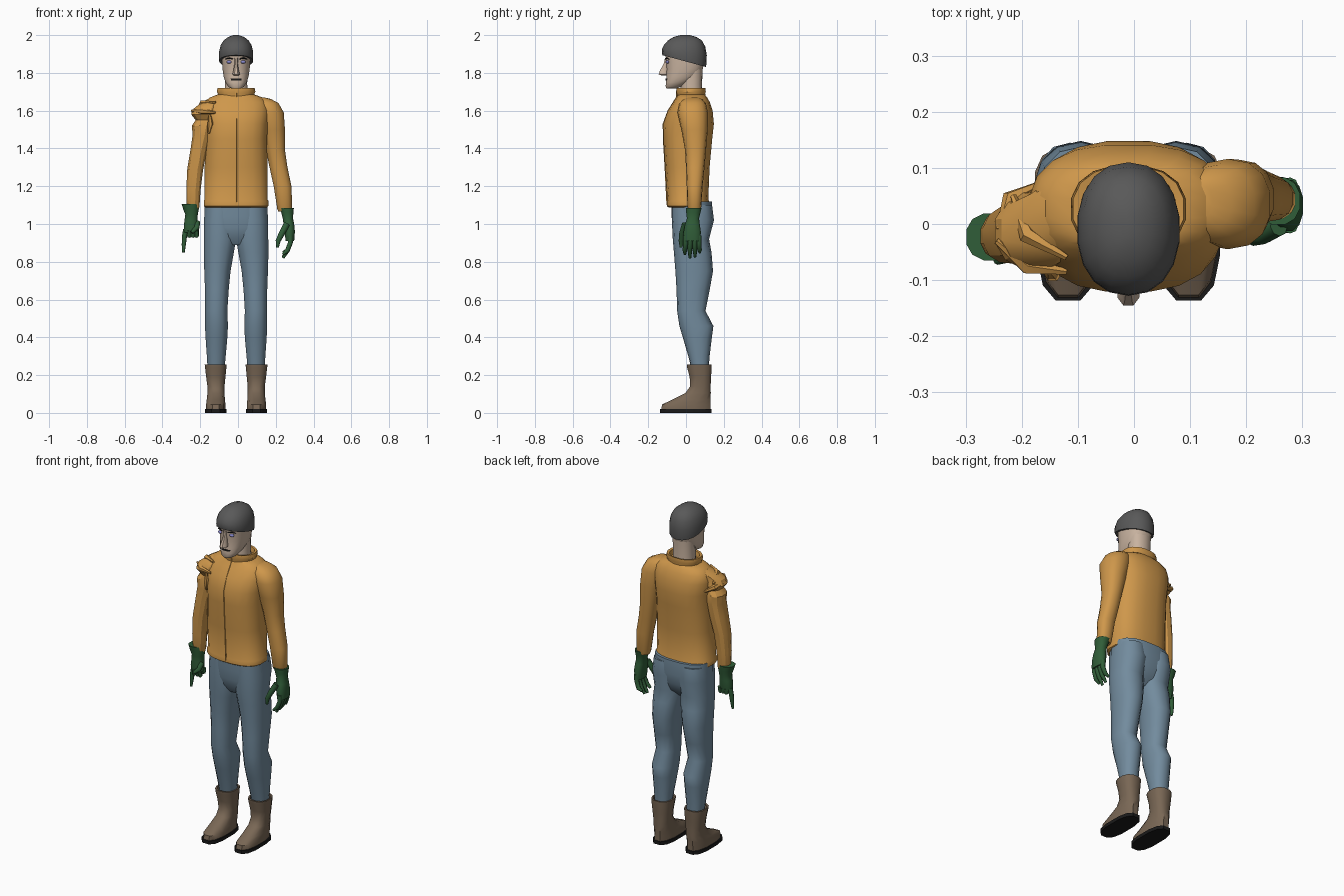
import bpy, bmesh, math
from mathutils import Vector

CX = -0.01  # body centre line


def mat(name, rgb):
    m = bpy.data.materials.new(name)
    m.diffuse_color = (*rgb, 1)
    return m


ORANGE = mat("jacket_orange", (0.62, 0.31, 0.07))
BLUE = mat("trouser_blue", (0.17, 0.26, 0.34))
BROWN = mat("boot_brown", (0.19, 0.135, 0.09))
BLACK = mat("black", (0.01, 0.01, 0.01))
GREEN = mat("glove_green", (0.03, 0.11, 0.04))
SKIN = mat("skin", (0.58, 0.45, 0.35))
GREY = mat("hat_grey", (0.1, 0.1, 0.1))
EYE = mat("eye_blue", (0.25, 0.25, 0.6))


def finish(name, bm, material, angle=40):
    bmesh.ops.recalc_face_normals(bm, faces=bm.faces[:])
    me = bpy.data.meshes.new(name)
    bm.to_mesh(me)
    bm.free()
    ob = bpy.data.objects.new(name, me)
    bpy.context.collection.objects.link(ob)
    me.materials.append(material)
    bpy.ops.object.select_all(action='DESELECT')
    ob.select_set(True)
    bpy.context.view_layer.objects.active = ob
    bpy.ops.object.shade_smooth_by_angle(angle=math.radians(angle))
    return ob


def skin_rings(bm, rings):
    vs = [[bm.verts.new(p) for p in r] for r in rings]
    n = len(vs[0])
    for a, b in zip(vs, vs[1:]):
        for i in range(n):
            j = (i + 1) % n
            bm.faces.new((a[i], a[j], b[j], b[i]))
    bm.faces.new(vs[0])
    bm.faces.new(vs[-1])


def spow(v, e):
    return math.copysign(abs(v) ** e, v)


def loft(name, rows, material, side=1, cx=0.0, n=16, p=2.3, tilt=None, angle=40):
    """rows of (z, x0, x1, y0, y1): stacked rounded rings."""
    bm = bmesh.new()
    rings = []
    for k, (z, x0, x1, y0, y1) in enumerate(rows):
        ring = []
        for i in range(n):
            t = 2 * math.pi * (i + 0.5) / n
            x = (x0 + x1) / 2 + (x1 - x0) / 2 * spow(math.cos(t), 2 / p)
            y = (y0 + y1) / 2 + (y1 - y0) / 2 * spow(math.sin(t), 2 / p)
            ring.append((cx + side * x, y, z + (tilt[k] * y if tilt else 0)))
        rings.append(ring)
    skin_rings(bm, rings)
    return finish(name, bm, material, angle)


def sym(rows):
    """(z, half width, y0, y1) -> full rows."""
    return [(z, -h, h, a, b) for z, h, a, b in rows]


def tube(name, pts, radii, material, n=8):
    pts = [Vector(q) for q in pts]
    bm = bmesh.new()
    rings = []
    for k, q in enumerate(pts):
        d = (pts[min(k + 1, len(pts) - 1)] - pts[max(k - 1, 0)]).normalized()
        u = d.orthogonal() if abs(d.y) > 0.9 else d.cross(Vector((0, 1, 0)))
        u.normalize()
        v = d.cross(u)
        rings.append([q + radii[k] * (u * math.cos(a) + v * math.sin(a))
                      for a in [2 * math.pi * i / n for i in range(n)]])
    skin_rings(bm, rings)
    return finish(name, bm, material, 50)


# Boots and trouser legs
for s, tag in ((1, "left"), (-1, "right")):
    loft(f"{tag}_boot_sole", [(0, .05, .165, -.14, .138), (.02, .05, .165, -.14, .138)],
         BLACK, s, CX, 12, 2.8)
    loft(f"{tag}_boot", [
        (.02, .055, .16, -.135, .133), (.045, .055, .16, -.13, .133),
        (.07, .058, .157, -.075, .133), (.105, .06, .153, -.005, .133),
        (.14, .06, .153, .02, .132), (.19, .055, .16, .018, .134),
        (.24, .05, .166, .004, .138), (.257, .048, .168, .002, .138),
        (.257, .056, .16, .012, .13), (.235, .058, .158, .014, .128)],
        BROWN, s, CX, 12, 2.5)
    loft(f"{tag}_trouser_leg", [
        (.235, .06, .152, .028, .12), (.3, .054, .156, .012, .125),
        (.4, .045, .163, -.017, .137), (.46, .042, .166, -.035, .145),
        (.54, .045, .165, -.047, .103), (.65, .038, .166, -.05, .125),
        (.75, .028, .17, -.056, .143), (.85, .01, .173, -.064, .135),
        (.92, -.002, .172, -.07, .122), (1.02, -.002, .172, -.075, .148),
        (1.1, -.002, .165, -.075, .138)], BLUE, s, CX, 14)

# Trouser hips
loft("trouser_hips", sym([(.89, .06, -.035, .07), (.93, .14, -.06, .11), (.98, .168, -.072, .13),
                          (1.04, .17, -.078, .142), (1.12, .168, -.08, .138)]), BLUE, 1, CX, 16, 2.6)

# Jacket body with hem band, collar and front seam
loft("jacket_body", sym([
    (1.088, .163, -.093, .113), (1.095, .173, -.103, .122), (1.122, .173, -.103, .122),
    (1.13, .168, -.1, .119), (1.3, .168, -.112, .126), (1.45, .165, -.121, .14),
    (1.53, .17, -.122, .149), (1.6, .178, -.097, .142), (1.645, .168, -.068, .127),
    (1.67, .14, -.053, .113), (1.685, .1, -.045, .1)]), ORANGE, 1, CX, 20, 2.5)
loft("jacket_collar", sym([(1.66, .1, -.05, .105), (1.69, .098, -.05, .103), (1.7, .104, -.053, .106),
                           (1.72, .1, -.05, .104), (1.718, .085, -.04, .095),
                           (1.69, .08, -.036, .09)]), ORANGE, 1, CX, 16)
tube("jacket_front_seam", [(CX, -.1, 1.1), (CX, -.11, 1.3), (CX, -.119, 1.45), (CX, -.12, 1.53),
                           (CX, -.094, 1.6), (CX, -.05, 1.67), (CX, -.048, 1.71)],
     [.004] * 7, ORANGE, 6)

# Sleeves: left hangs smoothly, right is set forward and crumpled
loft("left_sleeve", [
    (1.067, .212, .28, .015, .075), (1.08, .207, .288, .008, .08), (1.2, .188, .284, .004, .088),
    (1.3, .166, .263, 0, .098), (1.39, .148, .25, -.005, .106), (1.5, .12, .25, -.025, .115),
    (1.59, .09, .244, -.045, .116), (1.64, .08, .216, -.035, .105),
    (1.662, .08, .175, -.01, .085), (1.67, .09, .14, .01, .07)], ORANGE, 1, 0, 14)
loft("right_sleeve", [
    (1.065, -.265, -.21, -.05, .01), (1.09, -.272, -.203, -.058, .015), (1.18, -.275, -.197, -.064, .02),
    (1.29, -.27, -.183, -.07, .03), (1.4, -.252, -.16, -.072, .045), (1.47, -.242, -.14, -.072, .05),
    (1.52, -.246, -.125, -.075, .055), (1.55, -.226, -.11, -.065, .045), (1.58, -.25, -.1, -.083, .058),
    (1.61, -.238, -.09, -.075, .055), (1.64, -.2, -.09, -.055, .07), (1.662, -.16, -.08, -.02, .075)],
    ORANGE, 1, 0, 12, 2.2, None, 25)
folds = [
    [(-.245, -.03, 1.60), (-.19, -.075, 1.595), (-.12, -.085, 1.59)],
    [(-.215, .05, 1.60), (-.19, -.02, 1.64), (-.12, -.06, 1.645)],
    [(-.15, -.085, 1.58), (-.145, -.088, 1.53), (-.155, -.075, 1.48)],
    [(-.24, -.01, 1.59), (-.22, .045, 1.58), (-.17, .07, 1.55)]]
for i, path in enumerate(folds):
    tube(f"right_shoulder_fold_{i + 1}", path, [.006, .016, .006], ORANGE, 6)

# Left glove: relaxed hand
loft("left_glove_palm", [
    (.91, .252, .298, -.012, .078), (.96, .245, .302, -.014, .08), (1.0, .24, .298, -.006, .074),
    (1.03, .236, .292, .004, .07), (1.06, .228, .294, .0, .078), (1.085, .218, .297, -.002, .084)],
    GREEN, 1, 0, 12)
for i, (y, end) in enumerate([(-.002, .84), (.022, .82), (.046, .825), (.068, .85)]):
    yt = y * 1.12 - .004
    tube(f"left_glove_finger_{i + 1}", [(.278, y, .94), (.277, y, .9), (.262, yt, .86), (.238, yt, end)],
         [.015, .013, .012, .007], GREEN)
tube("left_glove_thumb", [(.258, -.005, 1.0), (.232, -.02, .95), (.212, -.026, .91), (.209, -.026, .875)],
     [.017, .016, .013, .007], GREEN)

# Right glove: pointing hand
loft("right_glove_palm", [
    (.955, -.285, -.212, -.052, .002), (.99, -.288, -.21, -.056, .008), (1.02, -.284, -.213, -.054, .01),
    (1.05, -.28, -.212, -.056, .012), (1.08, -.292, -.206, -.062, .018), (1.107, -.3, -.208, -.066, .02)],
    GREEN, 1, 0, 12)
tube("right_glove_index", [(-.276, -.02, .97), (-.284, -.022, .93), (-.287, -.025, .89), (-.289, -.028, .85)],
     [.015, .013, .011, .007], GREEN)
for i, x in enumerate((-.258, -.238, -.219)):
    tube(f"right_glove_folded_finger_{i + 1}",
         [(x, -.008, .97), (x, -.012, .942), (x, -.04, .937), (x, -.05, .965)],
         [.013, .013, .012, .009], GREEN)
tube("right_glove_thumb", [(-.215, -.03, 1.01), (-.218, -.055, .98), (-.245, -.064, .955)],
     [.015, .014, .009], GREEN)

# Neck, head and nose
loft("neck", sym([(1.67, .064, -.03, .088), (1.74, .06, -.028, .085), (1.82, .062, -.02, .088)]),
     SKIN, 1, CX, 14)
loft("head", sym([
    (1.717, .026, -.104, -.05), (1.727, .042, -.108, -.025), (1.75, .057, -.108, .02),
    (1.78, .067, -.105, .07), (1.82, .073, -.103, .09), (1.86, .076, -.107, .098),
    (1.92, .078, -.112, .1)]), SKIN, 1, CX, 16, 2.4)
loft("nose", sym([(1.785, .013, -.125, -.09), (1.792, .021, -.147, -.09),
                  (1.81, .016, -.141, -.09), (1.85, .009, -.118, -.09), (1.88, .011, -.112, -.09)]),
     SKIN, 1, CX, 8)

# Knitted hat, brim lower at the back
loft("hat", sym([
    (1.861, .08, -.11, .095), (1.86, .09, -.125, .106), (1.875, .092, -.128, .108),
    (1.91, .091, -.126, .11), (1.945, .083, -.114, .102), (1.972, .067, -.095, .084),
    (1.99, .043, -.066, .055), (2.0, .014, -.03, .02)]), GREY, 1, CX, 18, 2.2,
    [-.27, -.27, -.25, -.15, -.06, 0, 0, 0])

# Facial details
loft("mouth", sym([(1.76, .034, -.109, -.06), (1.769, .034, -.109, -.06)]), BLACK, 1, CX, 12, 2.6)
for s, tag in ((1, "left"), (-1, "right")):
    bm = bmesh.new()
    bmesh.ops.create_uvsphere(bm, u_segments=10, v_segments=8, radius=.011)
    for v in bm.verts:
        v.co = Vector((v.co.x * 1.3 + CX + s * .037, v.co.y - .097, v.co.z * .8 + 1.858))
    finish(f"{tag}_eye", bm, EYE)
    tube(f"{tag}_eyebrow", [(CX + s * .018, -.109, 1.874), (CX + s * .04, -.103, 1.879),
                            (CX + s * .058, -.09, 1.872)], [.003, .004, .002], BLACK, 6)
